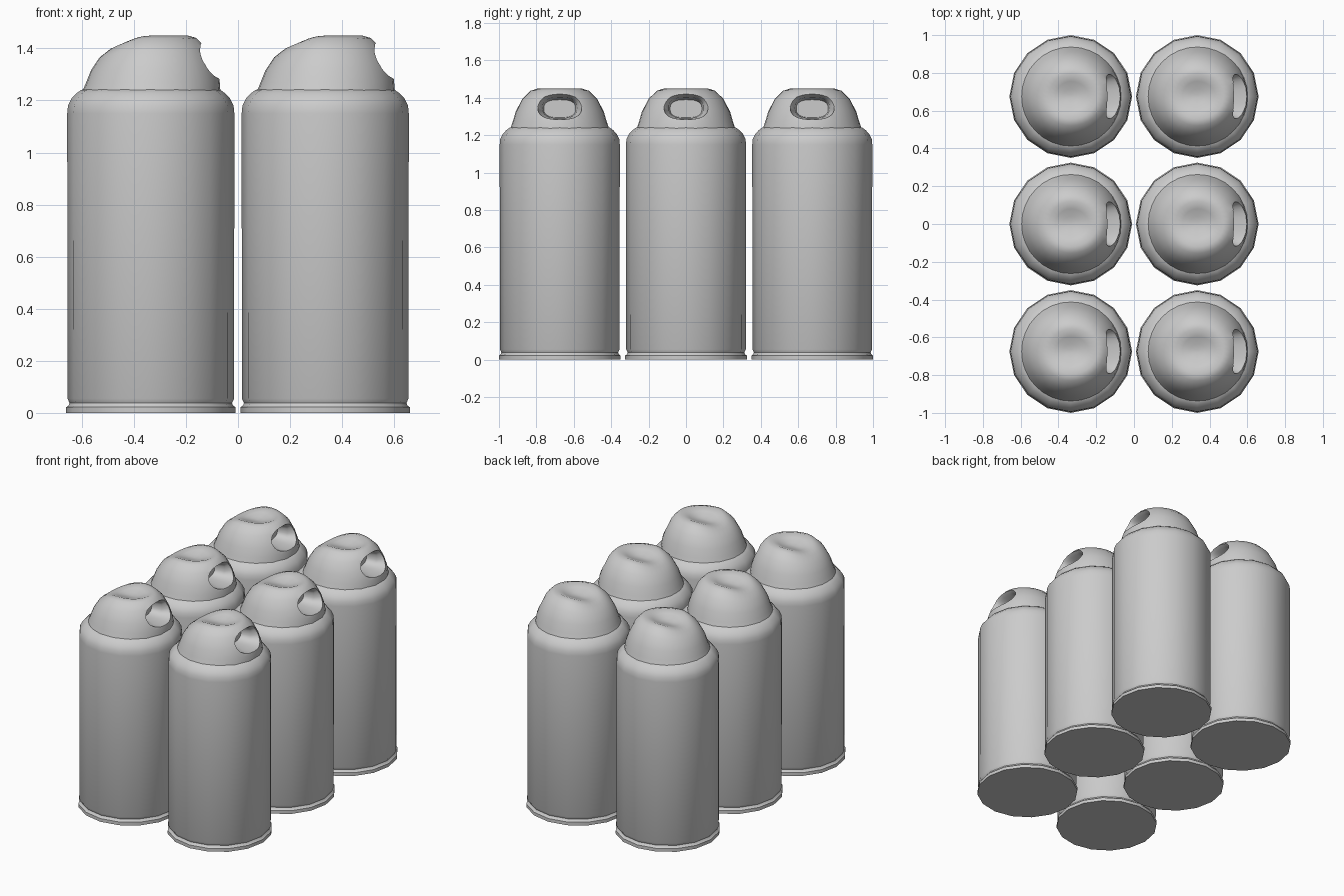
import bpy, bmesh, math

if "Cube" in bpy.data.objects:
    bpy.data.objects.remove(bpy.data.objects["Cube"])

BODY_SIDES, CAP_SIDES = 16, 32


def loft(name, rings, cap_ends=True):
    """Join equal-length rings of points into a closed skin."""
    bm = bmesh.new()
    vr = [[bm.verts.new(p) for p in ring] for ring in rings]
    n = len(vr[0])
    for a, b in zip(vr, vr[1:]):
        for i in range(n):
            j = (i + 1) % n
            bm.faces.new((a[i], a[j], b[j], b[i]))
    if cap_ends:
        bm.faces.new(vr[0][::-1])
        bm.faces.new(vr[-1])
    bmesh.ops.recalc_face_normals(bm, faces=bm.faces)
    me = bpy.data.meshes.new(name)
    bm.to_mesh(me)
    bm.free()
    ob = bpy.data.objects.new(name, me)
    bpy.context.collection.objects.link(ob)
    return ob


def smooth(ob, angle):
    bpy.ops.object.select_all(action='DESELECT')
    ob.select_set(True)
    bpy.context.view_layer.objects.active = ob
    bpy.ops.object.shade_smooth_by_angle(angle=math.radians(angle))


def circle(r, z, n):
    return [(r * math.cos(math.tau * i / n), r * math.sin(math.tau * i / n), z)
            for i in range(n)]


def cap_ring(front, back, side, zf, zb, zs):
    """Ring with separate front (+x), back (-x) and side reach and height."""
    pts = []
    for i in range(CAP_SIDES):
        c = math.cos(math.tau * i / CAP_SIDES)
        s = math.sin(math.tau * i / CAP_SIDES)
        reach, z = (front, zf) if c > 0 else (back, zb)
        pts.append((c * reach, s * side, zs + (z - zs) * c * c))
    return pts


def slot_ring(x, hy, hz, zc, n=32):
    """Rounded slot outline facing +x."""
    pts = []
    for i in range(n):
        c, s = math.cos(math.tau * i / n), math.sin(math.tau * i / n)
        pts.append((x, math.copysign(abs(c) ** 0.75, c) * hy,
                    zc + math.copysign(abs(s) ** 0.75, s) * hz))
    return pts


# can body with bottom rim and rounded shoulder
body_profile = [(.325, 0), (.325, .022), (.316, .028), (.312, .038), (.320, .055),
                (.321, 1.15), (.318, 1.18), (.305, 1.207), (.285, 1.228),
                (.268, 1.24), (.25, 1.245)]
body = loft("can_body", [circle(r, z, BODY_SIDES) for r, z in body_profile])
smooth(body, 35)

# spray cap: dome, sloping rim and finger dish
cap = loft("spray_cap", [cap_ring(*v) for v in (
    (.268, .265, .266, 1.23, 1.23, 1.23),
    (.264, .250, .252, 1.28, 1.265, 1.27),
    (.243, .230, .236, 1.34, 1.315, 1.325),
    (.210, .197, .200, 1.405, 1.365, 1.395),
    (.175, .155, .155, 1.44, 1.398, 1.438),
    (.140, .115, .120, 1.45, 1.412, 1.449),
    (.095, .080, .080, 1.432, 1.413, 1.433),
    (.045, .040, .040, 1.416, 1.411, 1.418),
    (.010, .010, .010, 1.412, 1.412, 1.412))])

# nozzle recess, tapering inwards
cutter = loft("nozzle_cutter", [slot_ring(*v) for v in (
    (.10, .085, .048, 1.342), (.17, .092, .056, 1.347), (.20, .118, .069, 1.355),
    (.32, .122, .072, 1.355))])
cutter.hide_render = True
mod = cap.modifiers.new("nozzle", 'BOOLEAN')
mod.operation, mod.solver, mod.object = 'DIFFERENCE', 'EXACT', cutter
dg = bpy.context.evaluated_depsgraph_get()
cut_mesh = bpy.data.meshes.new_from_object(cap.evaluated_get(dg))
cap.modifiers.clear()
cap.data = cut_mesh
bpy.data.objects.remove(cutter)
smooth(cap, 40)

# two by three arrangement
spots = [(x, y) for x in (-.335, .335) for y in (-.675, 0, .675)]
for part in (body, cap):
    for x, y in spots[1:]:
        copy = part.copy()
        bpy.context.collection.objects.link(copy)
        copy.location = (x, y, 0)
    part.location = (*spots[0], 0)
